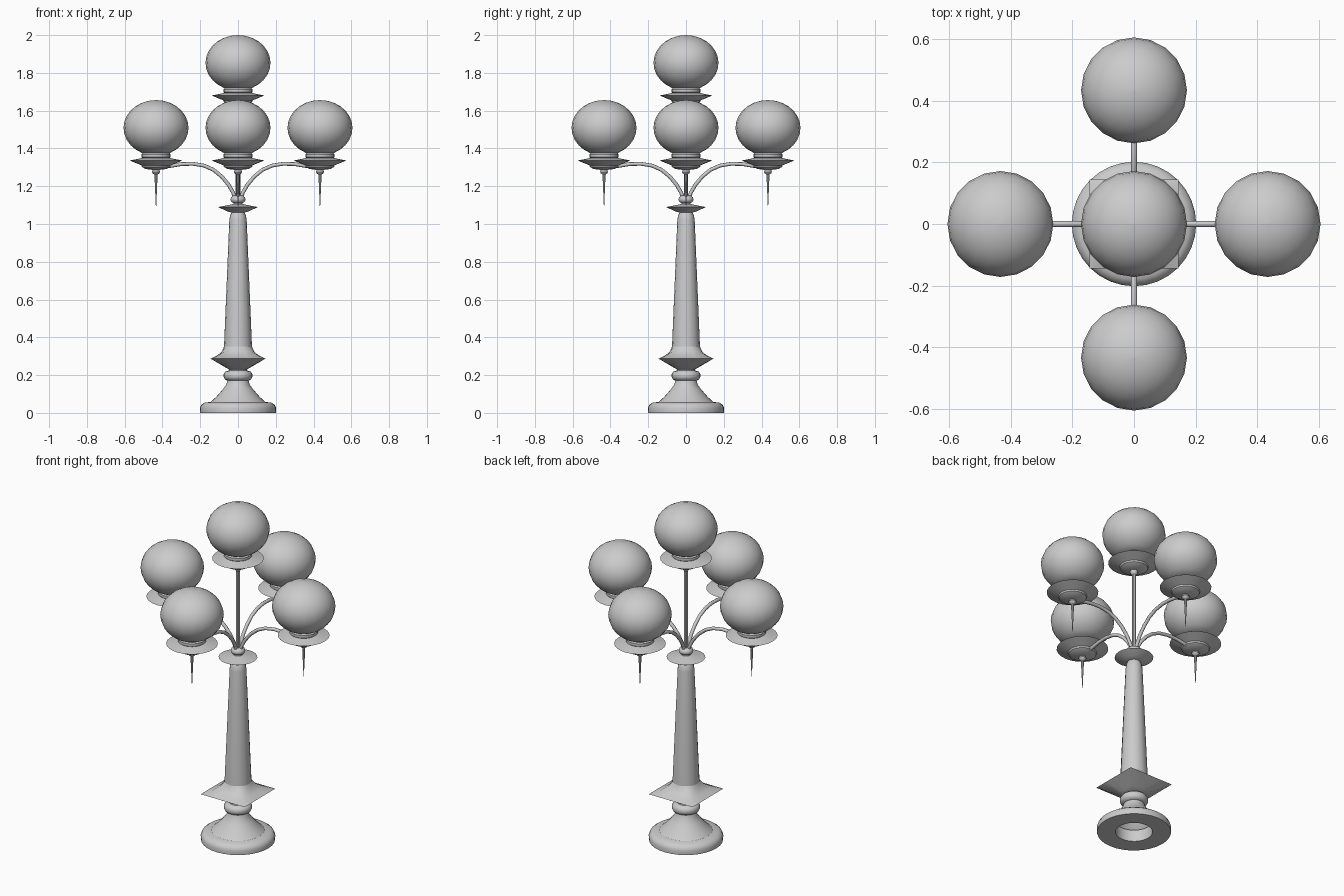
import bpy, bmesh, math
from mathutils import Vector

if "Cube" in bpy.data.objects:
    bpy.data.objects.remove(bpy.data.objects["Cube"], do_unlink=True)

GREY = (0.6, 0.6, 0.6, 1)
mat = bpy.data.materials.new("plain grey")
mat.use_nodes = True
mat.diffuse_color = GREY
mat.node_tree.nodes["Principled BSDF"].inputs["Base Color"].default_value = GREY


def finish(name, bm, angle=35, recalc=True):
    if recalc:
        bmesh.ops.recalc_face_normals(bm, faces=bm.faces)
    me = bpy.data.meshes.new(name)
    bm.to_mesh(me)
    bm.free()
    me.materials.append(mat)
    ob = bpy.data.objects.new(name, me)
    bpy.context.collection.objects.link(ob)
    bpy.ops.object.select_all(action='DESELECT')
    ob.select_set(True)
    bpy.context.view_layer.objects.active = ob
    bpy.ops.object.shade_smooth_by_angle(angle=math.radians(angle))
    return ob


def loft(name, profile, at=(0, 0, 0), sides=20, caps=True, angle=35):
    """Rings of (radius, height, squareness); squareness 1 is a full square."""
    bm = bmesh.new()
    rings = []
    for r, z, *sq in profile:
        s = sq[0] if sq else 0
        ring = []
        for i in range(sides):
            a = math.tau * i / sides
            c, d = math.cos(a), math.sin(a)
            k = r * (1 - s + s / max(abs(c), abs(d)))
            ring.append(bm.verts.new(Vector(at) + Vector((k * c, k * d, z))))
        rings.append(ring)
    for lo, hi in zip(rings, rings[1:]):
        for i in range(sides):
            j = (i + 1) % sides
            bm.faces.new((lo[i], lo[j], hi[j], hi[i]))
    if caps:
        bm.faces.new(rings[0][::-1])
        bm.faces.new(rings[-1])
    return finish(name, bm, angle)


def tube(name, points, radius, sides=8):
    """Round rod swept along a path lying in one vertical plane."""
    pts = [Vector(p) for p in points]
    side = Vector((-pts[-1].y, pts[-1].x, 0)).normalized()
    bm = bmesh.new()
    rings = []
    for i, p in enumerate(pts):
        t = (pts[min(i + 1, len(pts) - 1)] - pts[max(i - 1, 0)]).normalized()
        n = side.cross(t)
        rings.append([bm.verts.new(p + radius * (math.cos(a) * side + math.sin(a) * n))
                      for a in (math.tau * k / sides for k in range(sides))])
    for lo, hi in zip(rings, rings[1:]):
        for k in range(sides):
            j = (k + 1) % sides
            bm.faces.new((lo[k], lo[j], hi[j], hi[k]))
    return finish(name, bm, 60)


# Foot: hollow underneath
loft("foot", [(0.1, 0.07), (0.1, 0), (0.2, 0), (0.202, 0.025), (0.195, 0.042),
              (0.178, 0.054), (0.145, 0.058), (0.115, 0.085), (0.08, 0.125),
              (0.062, 0.15), (0.055, 0.175)], sides=32, caps=False)
loft("foot_collar", [(0.055, 0.17), (0.07, 0.178), (0.076, 0.19), (0.076, 0.205),
                     (0.068, 0.218), (0.048, 0.225), (0.046, 0.235)], sides=24, angle=50)

# Square flared plate running up into the round column
loft("square_flare", [(0.044, 0.228), (0.07, 0.243, 0.6), (0.145, 0.287, 1),
                      (0.11, 0.304, 0.8), (0.085, 0.325, 0.4), (0.074, 0.352)],
     sides=16, angle=40)
loft("column", [(0.074, 0.352), (0.046, 1.02), (0.042, 1.045), (0.032, 1.065)], sides=16)
loft("column_dish", [(0.032, 1.06), (0.06, 1.068), (0.105, 1.09), (0.06, 1.098),
                     (0.025, 1.106), (0.023, 1.115)], sides=24)
loft("arm_hub", [(0.022, 1.11), (0.036, 1.118), (0.04, 1.13), (0.036, 1.142),
                 (0.024, 1.15)], sides=20, angle=50)


def lamp(prefix, at):
    """Saucer, neck and globe, with heights relative to the saucer rim."""
    loft(prefix + "_saucer", [(0.015, -0.05), (0.055, -0.045), (0.075, -0.034),
                              (0.078, -0.025), (0.14, 0), (0.085, 0.011),
                              (0.075, 0.014)], at, sides=24)
    loft(prefix + "_neck", [(0.07, 0.012), (0.077, 0.018), (0.077, 0.033),
                            (0.07, 0.042)], at)
    globe = [(0.172 * math.cos(t), 0.173 + 0.147 * math.sin(t))
             for t in (math.radians(-64 + 153.7 * i / 12) for i in range(13))]
    loft(prefix + "_globe", globe, at, sides=20, angle=40)


# Four side lamps on curved arms, each with a hanging finial
ARM = [(0.015, 1.13), (0.025, 1.165), (0.05, 1.208), (0.085, 1.25), (0.13, 1.287),
       (0.18, 1.309), (0.24, 1.319), (0.3, 1.317), (0.36, 1.307), (0.42, 1.3)]
REACH = 0.434
for name, dx, dy in (("left", 1, 0), ("right", -1, 0), ("front", 0, -1), ("back", 0, 1)):
    at = (REACH * dx, REACH * dy, 1.336)
    lamp(name + "_lamp", at)
    tube(name + "_arm", [(r * dx, r * dy, z) for r, z in ARM], 0.01)
    loft(name + "_finial", [(0.001, -0.245), (0.006, -0.13), (0.008, -0.09),
                            (0.007, -0.075), (0.018, -0.068), (0.022, -0.06),
                            (0.018, -0.05)], at, sides=10)

# Taller central lamp on a straight stem
loft("centre_stem", [(0.012, 1.12), (0.012, 1.65)], sides=10)
loft("centre_stem_knob", [(0.012, 1.605), (0.02, 1.615), (0.022, 1.625), (0.018, 1.635)],
     sides=10)
lamp("centre_lamp", (0, 0, 1.68))
